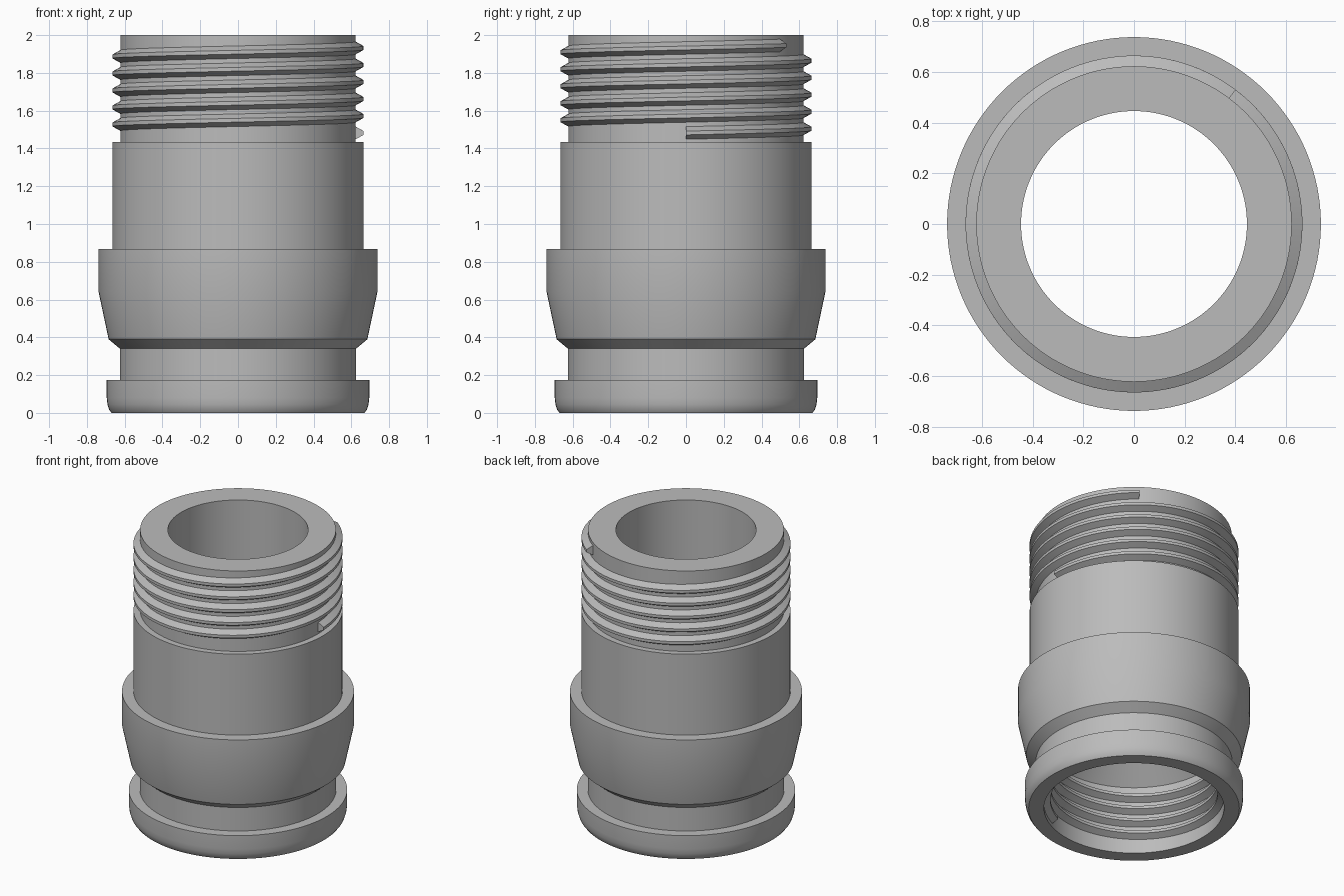
import bpy
import bmesh
from math import sin, cos, tau, radians, ceil

cube = bpy.data.objects.get("Cube")
if cube:
    bpy.data.objects.remove(cube, do_unlink=True)

SEGMENTS = 128
PITCH = 0.09

# Single grey material
grey = bpy.data.materials.new("plain grey")
grey.use_nodes = True
colour = (0.5, 0.5, 0.5, 1)
grey.diffuse_color = colour
grey.node_tree.nodes["Principled BSDF"].inputs["Base Color"].default_value = colour


def finish(name, bm):
    bmesh.ops.recalc_face_normals(bm, faces=bm.faces)
    mesh = bpy.data.meshes.new(name)
    bm.to_mesh(mesh)
    bm.free()
    mesh.materials.append(grey)
    obj = bpy.data.objects.new(name, mesh)
    bpy.context.collection.objects.link(obj)
    bpy.ops.object.select_all(action="DESELECT")
    obj.select_set(True)
    bpy.context.view_layer.objects.active = obj
    bpy.ops.object.shade_smooth_by_angle(angle=radians(25))
    return obj


def sweep(name, section, turns, start=0.0, rise=0.0):
    """Turn a closed (radius, height) section round z; a rise makes a helix."""
    bm = bmesh.new()
    steps = ceil(turns * SEGMENTS)
    closed = rise == 0
    rings = []
    for i in range(steps if closed else steps + 1):
        t = turns * i / steps
        a = start + tau * t
        rings.append([bm.verts.new((r * cos(a), r * sin(a), z + rise * t))
                      for r, z in section])
    pairs = list(zip(rings, rings[1:]))
    if closed:
        pairs.append((rings[-1], rings[0]))
    n = len(section)
    for p, q in pairs:
        for j in range(n):
            k = (j + 1) % n
            bm.faces.new((p[j], q[j], q[k], p[k]))
    if not closed:
        bm.faces.new(rings[0])
        bm.faces.new(rings[-1])
    return finish(name, bm)


def thread(name, root, crest, z, turns, start):
    """Helical ridge of trapezoid section standing on a wall."""
    section = [(root, z - 0.035), (crest, z - 0.01),
               (crest, z + 0.01), (root, z + 0.035)]
    return sweep(name, section, turns, start, PITCH)


# Hollow body: outside from the foot up, then down the bore to the socket
body_profile = [
    (0.67, 0), (0.683, 0.018), (0.691, 0.045), (0.695, 0.08),
    (0.695, 0.175), (0.625, 0.175), (0.625, 0.34),
    (0.685, 0.39), (0.738, 0.64), (0.738, 0.867),
    (0.665, 0.867), (0.665, 1.435), (0.623, 1.435), (0.623, 2.0),
    (0.446, 2.0), (0.446, 0.6), (0.573, 0.48), (0.573, 0),
]
sweep("adapter_body", body_profile, 1)

# Outside thread on the neck
thread("outer_thread", 0.62, 0.665, 1.482, 5 + 53 / 360, 0)

# Inside thread in the bottom socket, ending at the front
thread("inner_thread", 0.576, 0.532, 0.06, 4, radians(-65))
